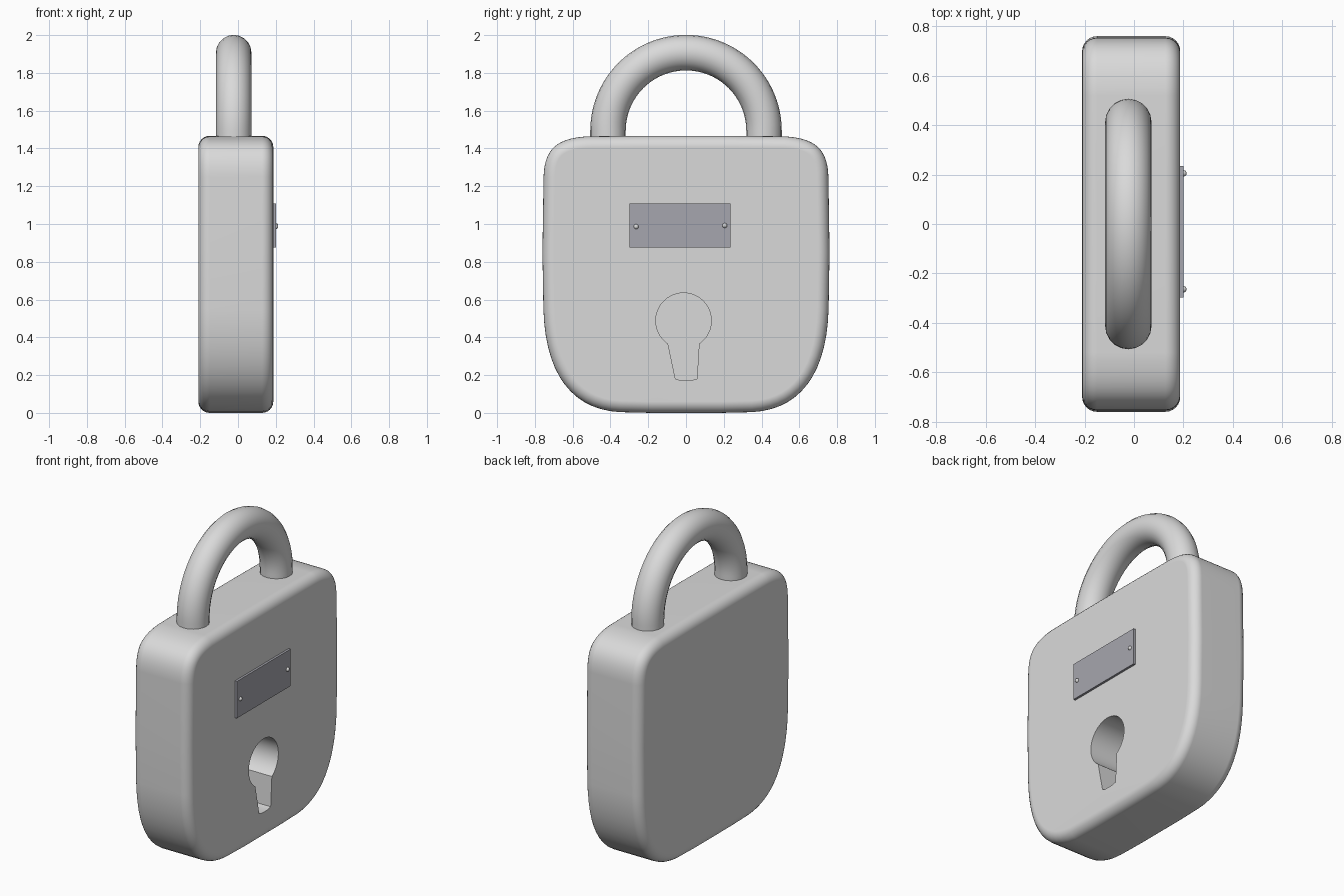
import bpy, bmesh, math
from mathutils import Vector

if "Cube" in bpy.data.objects:
    bpy.data.objects.remove(bpy.data.objects["Cube"])


def material(name, rgb):
    m = bpy.data.materials.new(name)
    m.diffuse_color = (*rgb, 1)
    m.use_nodes = True
    m.node_tree.nodes["Principled BSDF"].inputs["Base Color"].default_value = m.diffuse_color
    return m


STEEL = material("pale_grey_steel", (0.70, 0.70, 0.70))
PLATE = material("blue_grey_plate", (0.38, 0.38, 0.425))


def activate(ob):
    bpy.ops.object.select_all(action='DESELECT')
    ob.select_set(True)
    bpy.context.view_layer.objects.active = ob


def prism(name, outline, x0, x1, mat):
    """Extrude a (y, z) outline along x."""
    bm = bmesh.new()
    face = bm.faces.new([bm.verts.new((x0, y, z)) for y, z in outline])
    ext = bmesh.ops.extrude_face_region(bm, geom=[face])
    bmesh.ops.translate(bm, vec=(x1 - x0, 0, 0),
                        verts=[v for v in ext["geom"] if isinstance(v, bmesh.types.BMVert)])
    bmesh.ops.recalc_face_normals(bm, faces=bm.faces)
    me = bpy.data.meshes.new(name)
    bm.to_mesh(me)
    bm.free()
    me.materials.append(mat)
    ob = bpy.data.objects.new(name, me)
    bpy.context.collection.objects.link(ob)
    return ob


def bezier(pts, n=14):
    p = [Vector(q) for q in pts]
    out = []
    for i in range(n + 1):
        t = i / n
        s = 1 - t
        v = p[0]*s**3 + p[1]*3*s*s*t + p[2]*3*s*t*t + p[3]*t**3
        out.append((v.x, v.y))
    return out


# lock body: half outline mirrored, rounded rim
half = [(0.18, 0.0)]
half += bezier([(0.35, 0.004), (0.60, 0.018), (0.745, 0.20), (0.755, 0.55)])
half += [(0.76, 0.85)]
half += bezier([(0.754, 1.25), (0.75, 1.40), (0.68, 1.455), (0.52, 1.464)])
half += [(0.2, 1.467)]
outline = half + [(-y, z) for y, z in reversed(half)]
body = prism("lock_body", outline, -0.21, 0.187, STEEL)
bev = body.modifiers.new("rim", 'BEVEL')
bev.width = 0.06
bev.segments = 6
bev.limit_method = 'ANGLE'
bev.angle_limit = math.radians(40)

# keyhole cutter: round top with a tapered slot
cy, cz, r = -0.013, 0.488, 0.147
a0, a1 = math.radians(-56), math.radians(236)
key = [(cy + r*math.cos(a0 + (a1 - a0)*i/40), cz + r*math.sin(a0 + (a1 - a0)*i/40))
       for i in range(41)]
key += [(-0.056, 0.18), (-0.03, 0.173), (0.03, 0.173), (0.058, 0.18)]
cutter = prism("keyhole_cutter", key, -0.02, 0.3, STEEL)
cutter.hide_render = True
cut = body.modifiers.new("keyhole", 'BOOLEAN')
cut.operation = 'DIFFERENCE'
cut.solver = 'EXACT'
cut.object = cutter
activate(body)
bpy.ops.object.modifier_apply(modifier="rim")
bpy.ops.object.modifier_apply(modifier="keyhole")
bpy.data.objects.remove(cutter)
bpy.ops.object.shade_smooth_by_angle(angle=math.radians(35))
wn = body.modifiers.new("flat_faces", 'WEIGHTED_NORMAL')
wn.keep_sharp = True

# shackle: tube along an arch
R, zc = 0.413, 1.494
path = [(R, 1.38)]
path += [(R*math.cos(math.pi*i/48), zc + R*math.sin(math.pi*i/48)) for i in range(49)]
path += [(-R, 1.38)]
cu = bpy.data.curves.new("shackle", 'CURVE')
cu.dimensions = '3D'
cu.bevel_depth = 0.094
cu.bevel_resolution = 8
cu.use_fill_caps = True
sp = cu.splines.new('POLY')
sp.points.add(len(path) - 1)
for p, (y, z) in zip(sp.points, path):
    p.co = (-0.023, y, z, 1)
cu.materials.append(STEEL)
shackle = bpy.data.objects.new("shackle", cu)
bpy.context.collection.objects.link(shackle)
activate(shackle)
bpy.ops.object.convert(target='MESH')
bpy.ops.object.shade_smooth_by_angle(angle=math.radians(35))

# name plate with two rivets
prism("face_plate", [(-0.298, 0.876), (0.235, 0.876), (0.235, 1.108), (-0.298, 1.108)],
      0.175, 0.201, PLATE)
for name, y, z in (("left_rivet", -0.264, 0.986), ("right_rivet", 0.205, 0.992)):
    bpy.ops.mesh.primitive_uv_sphere_add(segments=20, ring_count=12, radius=0.013,
                                         location=(0.2, y, z))
    rivet = bpy.context.object
    rivet.name = name
    rivet.data.materials.append(STEEL)
    bpy.ops.object.shade_smooth()
